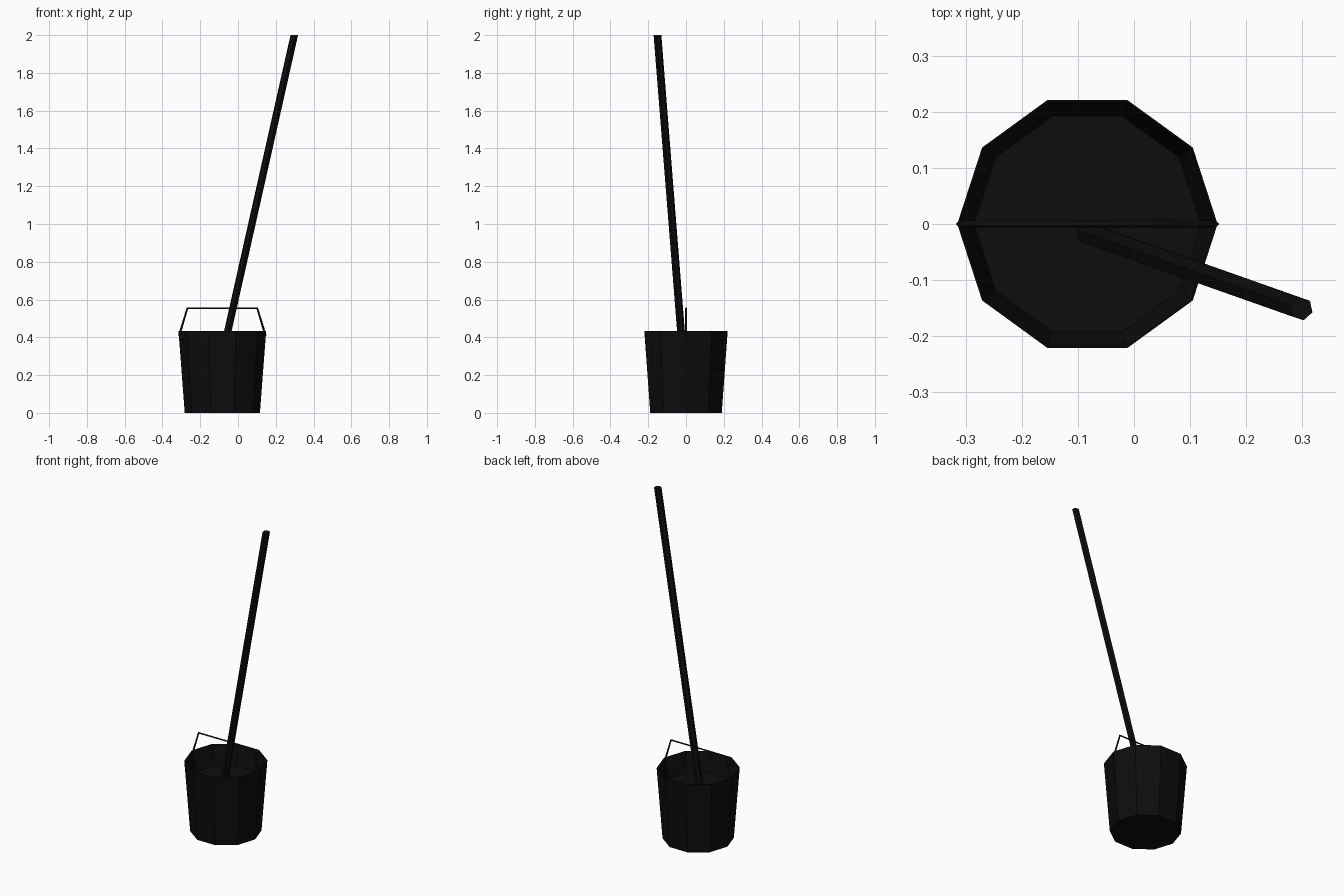
import bpy, bmesh, math
from mathutils import Vector

if "Cube" in bpy.data.objects:
    bpy.data.objects.remove(bpy.data.objects["Cube"])

CX = -0.083      # bucket centre in x
SIDES = 10

mat = bpy.data.materials.new("near_black")
mat.diffuse_color = (0.004, 0.004, 0.004, 1)
mat.use_nodes = True
mat.node_tree.nodes["Principled BSDF"].inputs["Base Color"].default_value = mat.diffuse_color


def finish(name, bm):
    bmesh.ops.recalc_face_normals(bm, faces=bm.faces)
    me = bpy.data.meshes.new(name)
    bm.to_mesh(me)
    bm.free()
    ob = bpy.data.objects.new(name, me)
    me.materials.append(mat)
    bpy.context.collection.objects.link(ob)
    return ob


def ring(bm, r, z):
    return [bm.verts.new((CX + r * math.cos(math.tau * i / SIDES),
                          r * math.sin(math.tau * i / SIDES), z)) for i in range(SIDES)]


def rod(name, a, b, radius, sides, roll=0.0):
    # horizontal-ended prism swept straight from a to b
    bm = bmesh.new()
    loops = []
    for p in (Vector(a), Vector(b)):
        loops.append([bm.verts.new(p + Vector((
            radius * math.cos(roll + math.tau * i / sides),
            radius * math.sin(roll + math.tau * i / sides), 0))) for i in range(sides)])
    for i in range(sides):
        j = (i + 1) % sides
        bm.faces.new((loops[0][i], loops[0][j], loops[1][j], loops[1][i]))
    bm.faces.new(loops[0])
    bm.faces.new(loops[1])
    return finish(name, bm)


# Bucket: tapered ten-sided shell, outside then inside
bm = bmesh.new()
profile = [(0.199, 0.0), (0.232, 0.433), (0.229, 0.433), (0.202, 0.31), (0.188, 0.02)]
rings = [ring(bm, r, z) for r, z in profile]
for lo, hi in zip(rings, rings[1:]):
    for i in range(SIDES):
        j = (i + 1) % SIDES
        bm.faces.new((lo[i], lo[j], hi[j], hi[i]))
bm.faces.new(rings[0])
bm.faces.new(rings[-1])
finish("bucket", bm)

# Surface of the contents
bm = bmesh.new()
bm.faces.new(ring(bm, 0.202, 0.31))
finish("water_surface", bm)

# Leaning pole, six sided
top = Vector((0.298, -0.151, 2.0))
slope = Vector((0.2245, -0.0793, 1.0))
rod("pole", top - slope * 1.95, top, 0.021, 6, math.radians(-18))

# Wire carrying handle
cu = bpy.data.curves.new("bucket_handle", 'CURVE')
cu.dimensions = '3D'
cu.bevel_depth = 0.006
cu.bevel_resolution = 0
cu.use_fill_caps = True
sp = cu.splines.new('POLY')
pts = [(-0.229, 0.408), (-0.185, 0.554), (0.185, 0.554), (0.229, 0.408)]
sp.points.add(len(pts) - 1)
for p, (x, z) in zip(sp.points, pts):
    p.co = (CX + x, 0, z, 1)
cu.materials.append(mat)
handle = bpy.data.objects.new("bucket_handle", cu)
bpy.context.collection.objects.link(handle)
bpy.context.view_layer.objects.active = handle
handle.select_set(True)
bpy.ops.object.convert(target='MESH')
